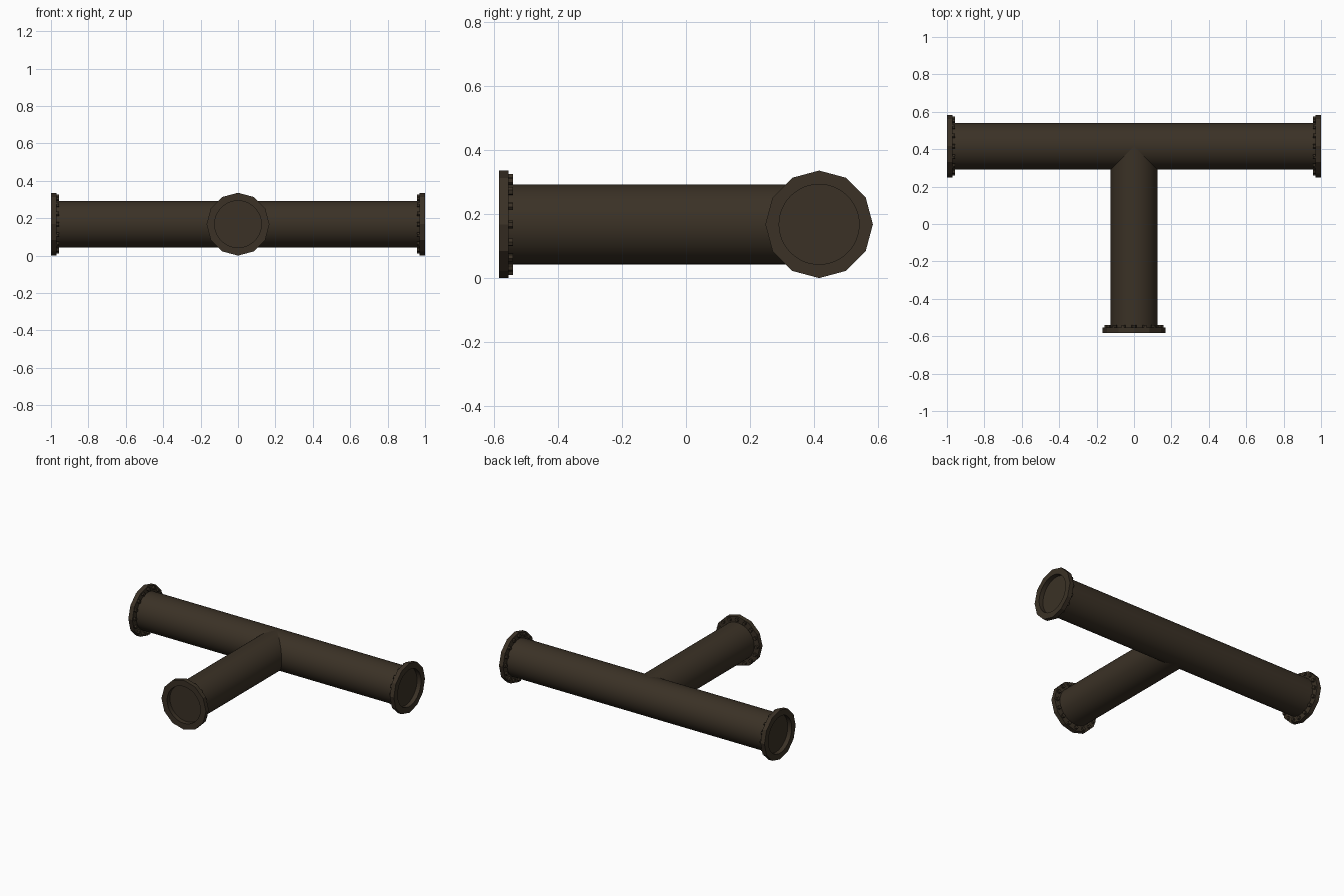
import bpy, bmesh, math
from mathutils import Matrix, Vector

if "Cube" in bpy.data.objects:
    bpy.data.objects.remove(bpy.data.objects["Cube"])

R, PIPE, THICK = 0.168, 0.125, 0.03     # flange radius, pipe radius, flange thickness
BOLT_H, BOLT_R, BOLTS = 0.013, 0.0125, 16
YM, ZC = 0.416, 0.168                   # axis of the main pipe

mat = bpy.data.materials.new("dark_brown_iron")
mat.diffuse_color = (0.043, 0.031, 0.019, 1)
mat.use_nodes = True
mat.node_tree.nodes["Principled BSDF"].inputs["Base Color"].default_value = mat.diffuse_color


def finish(name, bm, matrix):
    bmesh.ops.recalc_face_normals(bm, faces=bm.faces)
    bm.transform(matrix)
    me = bpy.data.meshes.new(name)
    bm.to_mesh(me)
    bm.free()
    me.materials.append(mat)
    ob = bpy.data.objects.new(name, me)
    bpy.context.collection.objects.link(ob)
    return ob


def smooth(ob, angle):
    bpy.ops.object.select_all(action='DESELECT')
    ob.select_set(True)
    bpy.context.view_layer.objects.active = ob
    bpy.ops.object.shade_smooth_by_angle(angle=math.radians(angle))


def frame(end, outward):
    # local +z points out of the pipe, origin on the outer flange face
    q = Vector(outward).to_track_quat('Z', 'Y')
    return Matrix.Translation(end) @ q.to_matrix().to_4x4()


def pipe(name, start, end):
    a, b = Vector(start), Vector(end)
    bm = bmesh.new()
    bmesh.ops.create_cone(bm, cap_ends=True, segments=48, radius1=PIPE,
                          radius2=PIPE, depth=(b - a).length)
    smooth(finish(name, bm, frame((a + b) / 2, b - a)), 30)


def flange(name, m):
    # twelve-sided outside, round bore
    n, step = 48, math.radians(30)
    bm = bmesh.new()
    rings = []
    for inner, z in ((False, -THICK), (False, 0), (True, 0), (True, -THICK)):
        ring = []
        for i in range(n):
            a = math.tau * i / n
            edge = R * math.cos(step / 2) / math.cos((i % 4) * step / 4 - step / 2)
            r = PIPE if inner else edge
            ring.append(bm.verts.new((r * math.cos(a), r * math.sin(a), z)))
        rings.append(ring)
    for k in range(4):
        p, q = rings[k], rings[(k + 1) % 4]
        for i in range(n):
            j = (i + 1) % n
            bm.faces.new((p[i], p[j], q[j], q[i]))
    smooth(finish(name, bm, m), 20)


def bolts(name, m):
    # ring of hexagonal bolt heads on the back of the flange
    bm = bmesh.new()
    for i in range(BOLTS):
        t = (Matrix.Rotation(math.tau * i / BOLTS, 4, 'Z')
             @ Matrix.Translation((0.147, 0, -THICK - BOLT_H / 2 + 0.001)))
        bmesh.ops.create_cone(bm, cap_ends=True, segments=6, radius1=BOLT_R,
                              radius2=BOLT_R, depth=BOLT_H + 0.002, matrix=t)
    finish(name, bm, m)


# pipes, their closed ends set back inside the flanges
pipe("main_pipe", (-1 + THICK, YM, ZC), (1 - THICK, YM, ZC))
pipe("branch_pipe", (0, YM, ZC), (0, -0.584 + THICK, ZC))

# flanged ends
for side, end, out in (("left", (-1, YM, ZC), (-1, 0, 0)),
                       ("right", (1, YM, ZC), (1, 0, 0)),
                       ("branch", (0, -0.584, ZC), (0, -1, 0))):
    m = frame(end, out)
    flange(side + "_flange", m)
    bolts(side + "_flange_bolts", m)
